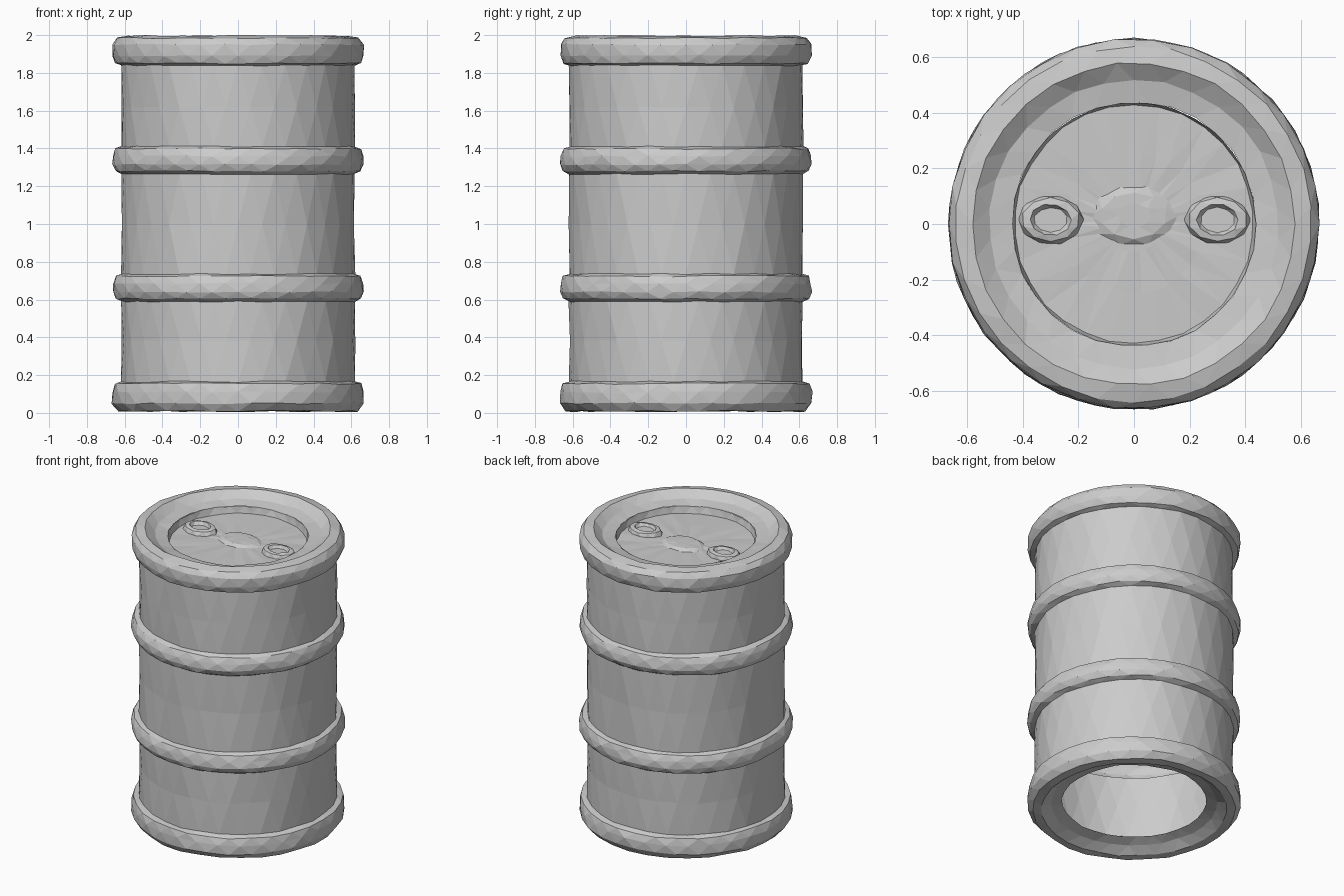
import bpy, bmesh, math, random

if "Cube" in bpy.data.objects:
    bpy.data.objects.remove(bpy.data.objects["Cube"])
random.seed(4)
SIDES = 30


def lathe(name, profile, jitter=0.0, center=(0, 0), close_last=False, sy=1.0, sides=SIDES):
    """Revolve (radius, z) points about z; optionally cap the last ring."""
    bm = bmesh.new()
    rings = []
    for k, (r, z) in enumerate(profile):
        ring = []
        for i in range(sides):
            a = 2 * math.pi * (i + 0.5 * (k % 2)) / sides
            rr = r + random.uniform(-jitter, jitter)
            zz = min(2, max(0, z + random.uniform(-jitter, jitter)))
            ring.append(bm.verts.new((center[0] + rr * math.cos(a),
                                      center[1] + sy * rr * math.sin(a), zz)))
        rings.append(ring)
    # staggered rings joined by triangles for the faceted look
    for k in range(len(rings) - 1):
        lo, hi = rings[k], rings[k + 1]
        for i in range(sides):
            j = (i + 1) % sides
            if k % 2 == 0:
                bm.faces.new((lo[i], lo[j], hi[i]))
                bm.faces.new((lo[j], hi[j], hi[i]))
            else:
                bm.faces.new((lo[i], hi[j], hi[i]))
                bm.faces.new((lo[i], lo[j], hi[j]))
    if close_last:
        bm.faces.new(rings[-1])
    bmesh.ops.recalc_face_normals(bm, faces=bm.faces)
    me = bpy.data.meshes.new(name)
    bm.to_mesh(me)
    bm.free()
    ob = bpy.data.objects.new(name, me)
    bpy.context.collection.objects.link(ob)
    return ob


def hoop(z0, z1):
    """Rounded band bulging out of the wall."""
    return [(0.62, z0), (0.652, z0 + 0.015), (0.667, z0 + 0.05),
            (0.665, z1 - 0.05), (0.65, z1 - 0.012), (0.62, z1)]


# Drum shell: open underside, rolled rims, two hoops, recessed top
profile = [(0.45, 0.07), (0.52, 0.05), (0.58, 0.008), (0.635, 0.01), (0.667, 0.05),
           (0.667, 0.11), (0.655, 0.155), (0.62, 0.165), (0.619, 0.38)]
profile += hoop(0.59, 0.735) + [(0.618, 1.0)] + hoop(1.265, 1.41) + [(0.619, 1.62)]
profile += [(0.62, 1.84), (0.65, 1.85), (0.665, 1.89), (0.665, 1.95), (0.64, 1.985),
            (0.58, 1.997), (0.52, 1.955), (0.44, 1.94)]
lathe("drum_shell", profile, 0.004)

# Recessed lid
lathe("lid", [(0.44, 1.94), (0.43, 1.895), (0.25, 1.895), (0.1, 1.895)], 0.003, close_last=True)

# Bung caps on either side and a low raised pad in the middle
for side, label in ((-1, "left"), (1, "right")):
    lathe("bung_cap_" + label,
          [(0.12, 1.89), (0.105, 1.92), (0.075, 1.925), (0.06, 1.905)],
          0.003, (side * 0.3, 0.015), True, 0.75, 10)
lathe("centre_pad", [(0.16, 1.89), (0.12, 1.908), (0.06, 1.912)],
      0.003, (0, 0.03), True, 0.7, 10)
